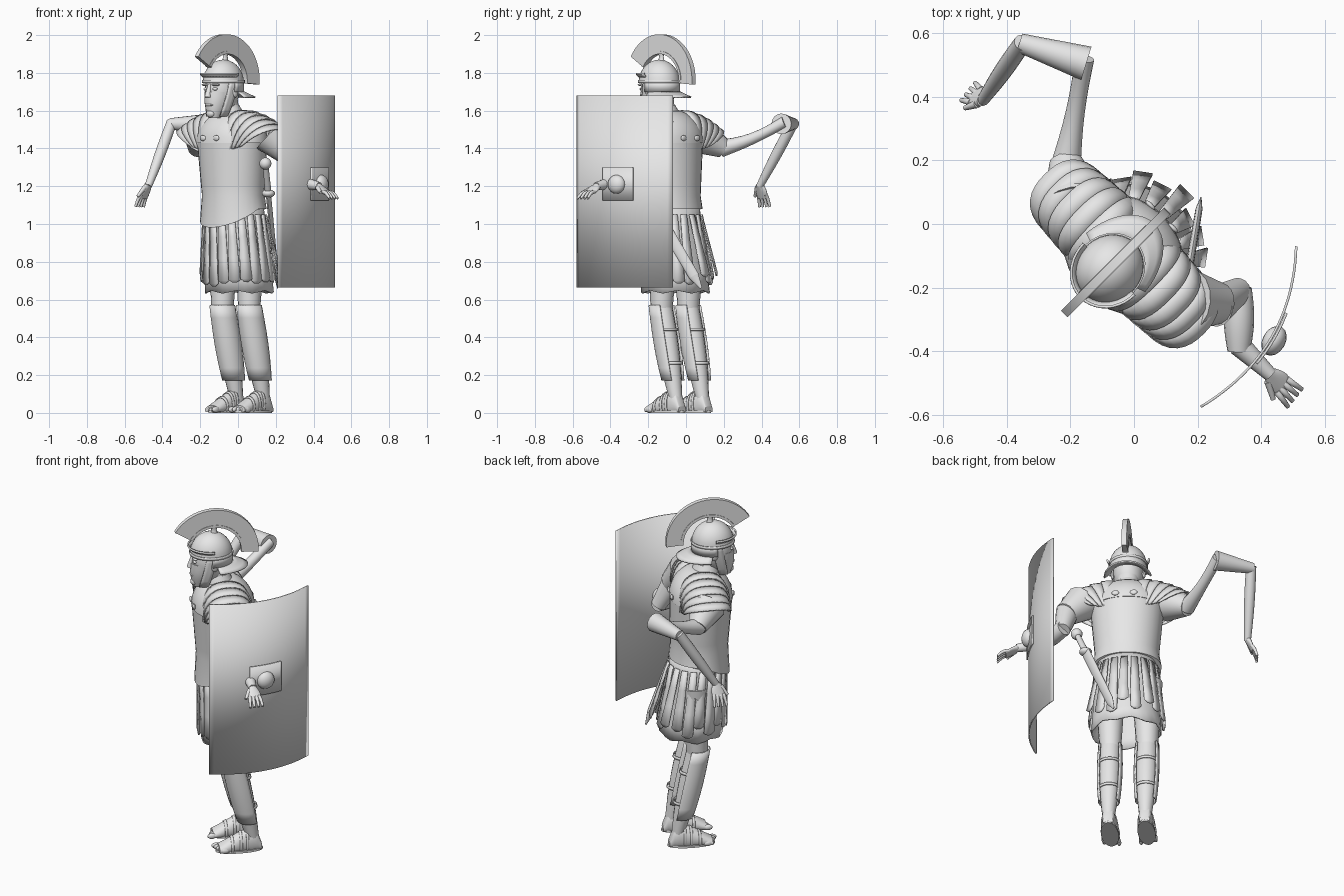
import bpy, bmesh, random
from math import pi, sin, cos, radians
from mathutils import Vector, Matrix

random.seed(4)
cube = bpy.data.objects.get("Cube")
if cube:
    bpy.data.objects.remove(cube)

X, Y, Z = Vector((1, 0, 0)), Vector((0, 1, 0)), Vector((0, 0, 1))
WORLD = Matrix.Identity(4)
BODY = Matrix.Rotation(radians(-45), 4, "Z")   # the figure is turned to its right
MIDDLE = .045                                  # centre line of the body in its own frame
SIDES = {"left": 1, "right": -1}
made = []

grey = bpy.data.materials.new("plain_grey")
grey.use_nodes = True
grey.diffuse_color = (.8, .8, .8, 1)
grey.node_tree.nodes["Principled BSDF"].inputs["Base Color"].default_value = grey.diffuse_color


def mix(start, end, t):
    return start + (end - start) * t


def fractions(steps):
    return [i / steps for i in range(steps + 1)]


def finish(name, bm, frame, thick=0):
    bmesh.ops.recalc_face_normals(bm, faces=bm.faces)
    mesh = bpy.data.meshes.new(name)
    bm.to_mesh(mesh)
    bm.free()
    mesh.materials.append(grey)
    part = bpy.data.objects.new(name, mesh)
    bpy.context.collection.objects.link(part)
    part.matrix_world = frame
    if thick:
        solid = part.modifiers.new("thickness", "SOLIDIFY")
        solid.thickness, solid.offset = thick, 0
    made.append(part)


def ring(centre, u, v, a, b, count=28):
    return [centre + u * a * cos(2 * pi * i / count) + v * b * sin(2 * pi * i / count) for i in range(count)]


def arc(centre, u, v, a, b, first, last, square=1):
    """Open elliptical arc; a square power under one makes it boxier."""
    points = []
    for t in fractions(20):
        c, s = cos(radians(mix(first, last, t))), sin(radians(mix(first, last, t)))
        boxy = (abs(c) ** (2 / square) + abs(s) ** (2 / square)) ** (-square / 2)
        points.append(centre + (u * a * c + v * b * s) * boxy)
    return points


def skin(name, rings, frame=BODY, closed=True, thick=0):
    """Join rows of points; closed solid rows get end caps."""
    bm = bmesh.new()
    rows = [[bm.verts.new(point) for point in row] for row in rings]
    count = len(rows[0])
    for low, high in zip(rows, rows[1:]):
        for i in range(count if closed else count - 1):
            j = (i + 1) % count
            bm.faces.new((low[i], low[j], high[j], high[i]))
    if closed and not thick:
        bm.faces.new(rows[0][::-1])
        bm.faces.new(rows[-1])
    finish(name, bm, frame, thick)


def sheet(name, rows, frame=BODY, thick=.008):
    skin(name, rows, frame, closed=False, thick=thick)


def level(z, y, a, b):
    return ring(Vector((MIDDLE, y, z)), X, Y, a, b)


def taper(name, low, high, bulge=0):
    """Upright body between two levels of (z, y, half width, half depth)."""
    low, high = Vector(low), Vector(high)
    swell = Vector((0, 0, bulge, bulge))
    skin(name, [level(*(mix(low, high, t) + swell * sin(pi * t))) for t in fractions(6)])


def dome(name, z, height, y, a, b, upto):
    angles = [radians(upto) * t for t in fractions(7)]
    skin(name, [level(z + height * sin(k), y, a * cos(k), b * cos(k)) for k in angles])


def tube(name, start, end, thin, wide, bulge=0, sag=0, frame=WORLD, flat=1):
    start, end = Vector(start), Vector(end)
    axis = (end - start).normalized()
    side = axis.cross(Z).normalized()
    rings = []
    for t in fractions(8):
        radius = mix(thin, wide, t) + bulge * sin(pi * t)
        rings.append(ring(mix(start, end, t) - Z * sag * sin(pi * t), side, axis.cross(side), radius * flat, radius, 16))
    skin(name, rings, frame)


def ball(name, centre, size, frame=BODY):
    bm = bmesh.new()
    place = Matrix.Translation(centre) @ Matrix.Diagonal((*size, 1))
    bmesh.ops.create_uvsphere(bm, u_segments=16, v_segments=10, radius=1, matrix=place)
    finish(name, bm, frame)


# Torso armour with a hem that dips at the front
hem = level(1.08, -.08, .187, .165)
for point in hem:
    point.z -= .6 * max(0, -.08 - point.y)
waist, chest = Vector((1.15, -.08, .175, .157)), Vector((1.44, -.09, .2, .17))
skin("cuirass", [hem] + [level(*mix(waist, chest, t)) for t in fractions(5)])
dome("chest_plates", 1.43, .18, -.09, .21, .172, 70)
taper("neck_scarf", (1.57, -.11, .09, .08), (1.63, -.12, .06, .06))
taper("neck", (1.55, -.11, .06, .06), (1.7, -.14, .06, .06))
for across in (-1, 1):
    for facing in (-1, 1):
        ball("chest_hinge", (MIDDLE + across * .05, -.09 + facing * .168, 1.455), (.02, .008, .015))


# Overlapping shoulder bands fanned round each shoulder
def shoulder_arc(across, t, grow):
    tilt = radians(60) * t
    outward = X * across * sin(tilt) + Z * cos(tilt)
    pivot = Vector((MIDDLE + across * mix(.07, .225, t), -.088, 1.43))
    return arc(pivot, Y, outward, mix(.135, .12, t) + grow, mix(.172, .14, t) + grow, -14, 194, square=.8)


BANDS = 5
for across in SIDES.values():
    for i in range(BANDS):
        sheet("shoulder_band", [shoulder_arc(across, (i + t * 1.05) / BANDS, mix(-.003, .005, t)) for t in fractions(2)])

# Tunic skirt with a scalloped hem, and hanging strips over it
skirt = []
for t in fractions(6):
    row = level(mix(1.1, .64, t), mix(-.075, -.035, t), mix(.16, .188, t), mix(.145, .17, t))
    for i, point in enumerate(row):
        point.z += .008 * t * cos(i * pi / 2)
    skirt.append(row)
skin("tunic_skirt", skirt, thick=.008)

STRIPS = 20
for i in range(STRIPS):
    angle = 2 * pi * i / STRIPS
    outward = X * cos(angle) * 1.1 + Y * sin(angle)
    side = Y * cos(angle) - X * sin(angle)
    top = Vector((MIDDLE, -.07, 1.05)) + outward * .158
    reach = .182 + random.uniform(0, .01) + random.uniform(0, .045) * max(0, sin(angle))
    tip = Vector((MIDDLE, -.04, random.uniform(.68, .75))) + outward * reach
    rows = [(mix(top, tip, t), mix(.018, .031, t)) for t in fractions(3)] + [(tip - Z * .015, .01)]
    sheet("skirt_strip", [[middle - side * half, middle + side * half] for middle, half in rows], thick=.006)

# Legs, shin guards and sandalled feet
for name, across in SIDES.items():
    x = .033 + across * .1
    ankle, knee = Vector((x, .06, .06)), Vector((x, -.05, .57))
    tube(name + "_thigh", (x, -.04, .95), (x, -.05, .53), .085, .057, frame=BODY)
    tube(name + "_shin", ankle, knee, .033, .055, bulge=.012, frame=BODY)

    def around_shin(t, grow):
        radius = mix(.043, .062, t) + .012 * sin(pi * t) + grow
        return mix(ankle, knee, t), X, Y, radius, radius * 1.1

    sheet(name + "_shin_guard", [arc(*around_shin(mix(.22, 1, t), 0), 145, 395) for t in fractions(6)])
    for t in (.4, .75):
        skin("shin_strap", [ring(*around_shin(t + rise, -.004)) for rise in (-.015, .015)], thick=.005)

    def foot_ring(t, grow=0):
        height = .04 + .085 * sin(pi * t ** .5)
        row = ring(Vector((x, mix(.105, -.13, t), height * .4)), X, Z, mix(.028, .05, t ** .5) + grow, height * .6 + grow)
        for point in row:
            point.z = max(point.z, .006)
        return row

    skin(name + "_foot", [foot_ring(t) for t in fractions(9)])
    for t in (.35, .5, .7):
        skin("sandal_strap", [foot_ring(t + shift, .002) for shift in (-.03, .03)], thick=.005)
    for k in range(5):
        ball("toe", (x + across * (k - 2) * .02, -.138 + .009 * k, .018), (.012, .025, .016))
    skin(name + "_sole", [ring(Vector((x, -.017, z)), X, Y, .048, .13) for z in (0, .012)])

# Head and face
ball("head", (MIDDLE, -.165, 1.71), (.084, .1, .13))
taper("jaw", (1.56, -.22, .03, .035), (1.7, -.175, .077, .095), bulge=.008)
tube("nose", (MIDDLE, -.257, 1.74), (MIDDLE, -.272, 1.67), .009, .018, frame=BODY)
ball("mouth", (MIDDLE, -.26, 1.63), (.03, .014, .008))
ball("chin", (MIDDLE, -.25, 1.585), (.027, .02, .022))
for across in SIDES.values():
    ball("eye", (MIDDLE + across * .033, -.25, 1.715), (.015, .012, .009))
    ball("eyebrow", (MIDDLE + across * .037, -.25, 1.737), (.028, .014, .007))
    ball("ear", (MIDDLE + across * .085, -.15, 1.7), (.01, .02, .03))
    guard = []
    for t in fractions(5):
        z, back, front = mix(1.76, 1.57, t), mix(-.13, -.18, t), mix(-.19, -.23, t)
        wide = mix(.09, .055, t * t)
        guard.append([(MIDDLE + across * wide * (1 - .1 * k), mix(back, front, k), z) for k in fractions(3)])
    sheet("cheek_guard", guard)

# Helmet bowl, rim, brow guard and flared neck guard
SKULL = Vector((MIDDLE, -.155, 0))
dome("helmet_bowl", 1.75, .12, -.155, .103, .115, 88)
skin("helmet_rim", [ring(SKULL + Z * z, X, Y, .104, .117) for z in (1.747, 1.762)], thick=.006)
sheet("brow_guard", [arc(SKULL + Z * mix(1.78, 1.8, t), X, Y, .1 + .014 * sin(2 * t), .113 + .014 * sin(2 * t), 180, 360)
                     for t in fractions(3)])
sheet("helmet_nape", [arc(SKULL + Z * z, X, Y, .098, .115, -5, 185) for z in (1.76, 1.7)])
sheet("neck_guard", [arc(SKULL + Z * mix(1.7, 1.67, t), X, Y, mix(.095, .13, t), mix(.115, .2, t), 8, 172)
                     for t in fractions(3)])


# Crest fan with a raised holder along its inner edge, on a post
def crest_row(t, inner, outer, half):
    angle = radians(mix(-4, 149, t))
    spoke = Y * cos(angle) + Z * sin(angle)
    centre = Vector((MIDDLE, -.137, 1.755))
    return [centre + spoke * radius + X * half * sign
            for radius, sign in ((inner, -1), (outer, -1), (outer, 1), (inner, 1))]


skin("crest", [crest_row(t, .15, mix(.24, .255, t), .014) for t in fractions(24)])
skin("crest_holder", [crest_row(t, .145, .16, .017) for t in fractions(24)])
taper("crest_post", (1.86, -.14, .016, .02), (1.91, -.14, .014, .02), bulge=-.005)


# Arms and hands
def hand(side, wrist, forward, across):
    wrist, forward, across = Vector(wrist), Vector(forward).normalized(), Vector(across).normalized()
    up = forward.cross(across)
    skin(side + "_palm", [ring(wrist + forward * .08 * t, across, up, .021 + .016 * sin(2.5 * t), mix(.018, .01, t))
                          for t in fractions(6)], WORLD)
    for spread in (-1, -.35, .35, 1):
        knuckle = wrist + forward * .06 + across * spread * .025
        tube(side + "_finger", knuckle, knuckle + forward * .07 + across * spread * .01, .011, .007, sag=-.01)
    thumb = wrist + forward * .015 + across * .02
    tube(side + "_thumb", thumb, thumb + forward * .055 + across * .03, .013, .008)


tube("right_sleeve", (-.19, .07, 1.47), (-.215, .2, 1.4), .1, .052)
tube("right_upper_arm", (-.215, .18, 1.4), (-.155, .52, 1.54), .048, .03, bulge=-.009, sag=.018)
tube("right_elbow_cuff", (-.15, .505, 1.53), (-.36, .57, 1.53), .055, .03)
tube("right_forearm", (-.35, .57, 1.54), (-.475, .39, 1.2), .028, .019, bulge=.005)
hand("right", (-.475, .39, 1.21), (-.35, .2, -.9), (-.6, -.75, 0))
tube("left_sleeve", (.17, -.24, 1.47), (.27, -.25, 1.37), .1, .065)
tube("left_upper_arm", (.25, -.26, 1.4), (.33, -.21, 1.23), .065, .042)
tube("left_forearm", (.33, -.2, 1.24), (.33, -.4, 1.22), .04, .036, bulge=.01)
tube("left_wrist", (.33, -.38, 1.22), (.43, -.475, 1.2), .036, .022)
hand("left", (.425, -.47, 1.2), (.63, -.6, -.5), (-.6, -.75, 0))

# Curved shield with a plate and round boss
FRONT_EDGE, BEND, REAR_EDGE = Vector((.21, -.575, 0)), Vector((.5, -.4, 0)), Vector((.51, -.07, 0))


def shield_curve(t, out):
    first, second = mix(FRONT_EDGE, BEND, t), mix(BEND, REAR_EDGE, t)
    return mix(first, second, t) + (second - first).cross(Z).normalized() * out


def curved_plate(name, start, end, low, high, out):
    line = [shield_curve(mix(start, end, t), out) for t in fractions(24)]
    sheet(name, [[point + Z * z for point in line] for z in (low, high)], WORLD)


curved_plate("shield", 0, 1, .665, 1.68, 0)
curved_plate("shield_plate", .35, .66, 1.125, 1.3, .009)
boss_place = Matrix.Translation(shield_curve(.5, .012) + Z * 1.21) @ Matrix.Rotation(radians(-30), 4, "Z")
ball("shield_boss", (0, 0, 0), (.036, .05, .05), boss_place)

# Sheathed sword hung at the left hip
hilt, tip = Vector((.145, -.31, 1.32)), Vector((.21, .08, .66))
ball("sword_pommel", hilt, (.032, .032, .032), WORLD)
tube("sword_grip", hilt, mix(hilt, tip, .25), .015, .018)
ball("sword_guard", mix(hilt, tip, .24), (.035, .035, .022), WORLD)
tube("scabbard", mix(hilt, tip, .25), mix(hilt, tip, .9), .032, .028, flat=.4)
tube("scabbard_tip", mix(hilt, tip, .9), tip, .028, .006, flat=.4)

# Smooth shading that keeps hard edges
bpy.ops.object.select_all(action="DESELECT")
for part in made:
    part.select_set(True)
bpy.context.view_layer.objects.active = made[0]
bpy.ops.object.shade_smooth_by_angle(angle=radians(40))
